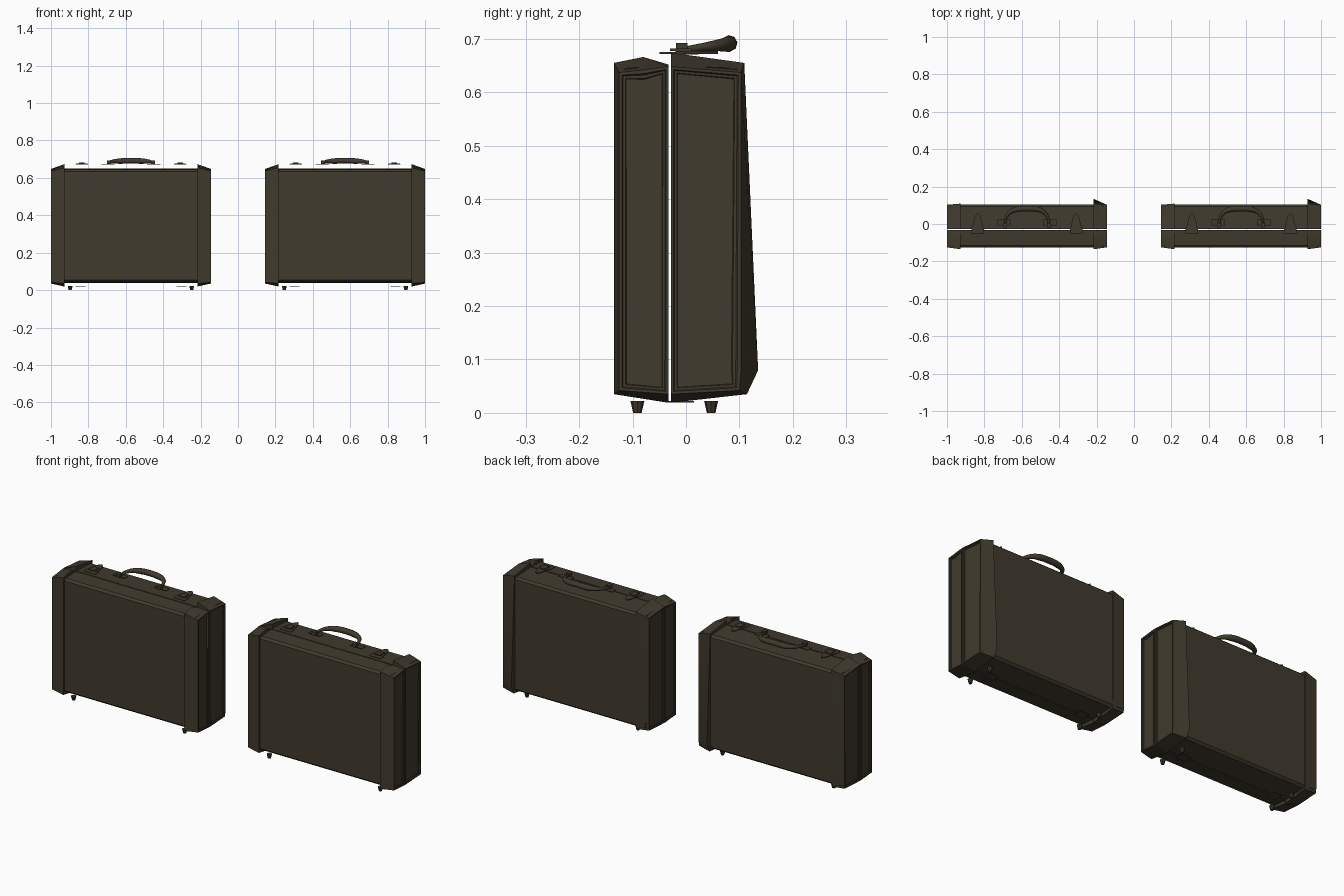
import bpy, bmesh, math
from mathutils import Vector

if "Cube" in bpy.data.objects:
    bpy.data.objects.remove(bpy.data.objects["Cube"])

leather = bpy.data.materials.new("dark_brown_leather")
leather.use_nodes = True
COLOR = (0.052, 0.043, 0.027, 1)
leather.diffuse_color = COLOR
leather.node_tree.nodes["Principled BSDF"].inputs["Base Color"].default_value = COLOR


def finish(obj, angle=30):
    """Give an object its colour and keep hard edges sharp."""
    obj.data.materials.clear()
    obj.data.materials.append(leather)
    bpy.ops.object.select_all(action="DESELECT")
    obj.select_set(True)
    bpy.context.view_layer.objects.active = obj
    bpy.ops.object.shade_smooth_by_angle(angle=math.radians(angle))
    return obj


def add_mesh(name, bm, x=0):
    bmesh.ops.recalc_face_normals(bm, faces=bm.faces)
    mesh = bpy.data.meshes.new(name)
    bm.to_mesh(mesh)
    bm.free()
    obj = bpy.data.objects.new(name, mesh)
    obj.location.x = x
    bpy.context.collection.objects.link(obj)
    return finish(obj)


def loft(bm, sections):
    """Join (x, [(y, z), ...]) sections; returns the two end faces."""
    rings = [[bm.verts.new((x, y, z)) for y, z in prof] for x, prof in sections]
    n = len(rings[0])
    for a, b in zip(rings, rings[1:]):
        for i in range(n):
            j = (i + 1) % n
            bm.faces.new((a[i], a[j], b[j], b[i]))
    return bm.faces.new(rings[0]), bm.faces.new(rings[-1])


def body_half(name, x, outer, inner):
    """One shell of the case, with softened outer edges."""
    bm = bmesh.new()
    step = 0.012 if outer > inner else -0.012
    prof = [(inner, 0.038), (outer - step, 0.044), (outer, 0.055),
            (outer, 0.635), (outer - step, 0.645), (inner, 0.65)]
    loft(bm, [(-0.41, prof), (0.41, prof)])
    add_mesh(name, bm, x)


def guard(name, x, side, wide, narrow):
    """End cap that flares inward, with stepped frames on its end face."""
    bm = bmesh.new()
    _, end = loft(bm, [(side * 0.355, wide), (side * 0.427, narrow)])
    bmesh.ops.recalc_face_normals(bm, faces=bm.faces)
    for thickness, depth in ((0.007, 0), (0.003, -0.004), (0.006, 0), (0.002, -0.003)):
        bmesh.ops.inset_region(bm, faces=[end], thickness=thickness, depth=depth)
    add_mesh(name, bm, x)


def plate(name, x, outline, z0, z1):
    """Flat hardware plate cut from an outline in plan."""
    bm = bmesh.new()
    face = bm.faces.new([bm.verts.new((px, py, z0)) for px, py in outline])
    top = bmesh.ops.extrude_face_region(bm, geom=[face])["geom"]
    for v in top:
        if isinstance(v, bmesh.types.BMVert):
            v.co.z = z1
    add_mesh(name, bm, x)


def box(cx, cy, w, d):
    return [(cx - w / 2, cy - d / 2), (cx + w / 2, cy - d / 2),
            (cx + w / 2, cy + d / 2), (cx - w / 2, cy + d / 2)]


def handle(name, x):
    """Curved carrying grip, thick in the middle, folded over the back half."""
    half = [(-0.118, 0.0, 0.68, 0.4), (-0.114, 0.028, 0.684, 0.5),
            (-0.092, 0.062, 0.688, 0.75), (-0.055, 0.078, 0.69, 1)]
    points = half + [(0, 0.081, 0.692, 1)] + [(-a, b, c, r) for a, b, c, r in reversed(half)]
    curve = bpy.data.curves.new(name, "CURVE")
    curve.dimensions = "3D"
    curve.bevel_depth = 0.015
    curve.bevel_resolution = 2
    curve.use_fill_caps = True
    curve.resolution_u = 4
    spline = curve.splines.new("BEZIER")
    spline.bezier_points.add(len(points) - 1)
    for p, (a, b, c, r) in zip(spline.bezier_points, points):
        p.co = (a, b, c)
        p.radius = r
        p.handle_left_type = p.handle_right_type = "AUTO"
    obj = bpy.data.objects.new(name, curve)
    obj.location.x = x
    bpy.context.collection.objects.link(obj)
    bpy.ops.object.select_all(action="DESELECT")
    obj.select_set(True)
    bpy.context.view_layer.objects.active = obj
    bpy.ops.object.convert(target="MESH")
    finish(bpy.context.view_layer.objects.active, 60)


def foot(name, x, y):
    bpy.ops.mesh.primitive_cone_add(vertices=8, radius1=0.008, radius2=0.013,
                                    depth=0.022, location=(x, y, 0.011))
    obj = bpy.context.active_object
    obj.name = name
    finish(obj)


# Guard cross-sections as (y, z): wide at the inner edge, narrow at the end
FRONT_WIDE = [(-0.033, 0.019), (-0.135, 0.035), (-0.135, 0.655), (-0.08, 0.666), (-0.033, 0.652)]
FRONT_NARROW = [(-0.033, 0.035), (-0.125, 0.042), (-0.125, 0.637), (-0.08, 0.642), (-0.033, 0.648)]
BACK_WIDE = [(-0.028, 0.019), (0.105, 0.035), (0.109, 0.08), (0.109, 0.655), (-0.028, 0.674)]
BULGE_WIDE = [(-0.028, 0.019), (0.114, 0.035), (0.135, 0.08), (0.109, 0.655), (-0.028, 0.674)]
BACK_NARROW = [(-0.028, 0.035), (0.1, 0.042), (0.103, 0.08), (0.103, 0.637), (-0.028, 0.648)]

for label, x in (("right", -0.5725), ("left", 0.5725)):
    case = label + "_case_"
    body_half(case + "front_shell", x, -0.126, -0.033)
    body_half(case + "back_shell", x, 0.105, -0.028)
    for end, side in (("right", -1), ("left", 1)):
        guard(case + end + "_front_guard", x, side, FRONT_WIDE, FRONT_NARROW)
        guard(case + end + "_back_guard", x, side,
              BULGE_WIDE if side > 0 else BACK_WIDE, BACK_NARROW)
        # Latch: base plate, tapering tongue and raised catch
        lx = side * 0.263
        plate(case + end + "_latch_base", x, box(lx, -0.035, 0.066, 0.03), 0.672, 0.675)
        plate(case + end + "_latch_tongue", x,
              [(lx - 0.03, -0.02), (lx + 0.03, -0.02), (lx + 0.014, 0.045),
               (lx, 0.06), (lx - 0.014, 0.045)], 0.672, 0.677)
        plate(case + end + "_latch_catch", x, box(lx, -0.01, 0.03, 0.04), 0.677, 0.682)
        # Handle mount
        plate(case + end + "_handle_plate", x, box(side * 0.122, 0.008, 0.07, 0.03), 0.671, 0.675)
        plate(case + end + "_handle_bracket", x, box(side * 0.118, -0.008, 0.022, 0.022), 0.675, 0.692)
        # Hinge leaf and feet below
        plate(case + end + "_hinge", x, box(side * 0.27, -0.01, 0.055, 0.05), 0.019, 0.022)
        for place, y in (("front", -0.091), ("back", 0.047)):
            foot(case + end + "_" + place + "_foot", x + side * 0.325, y)
    handle(case + "handle", x)
